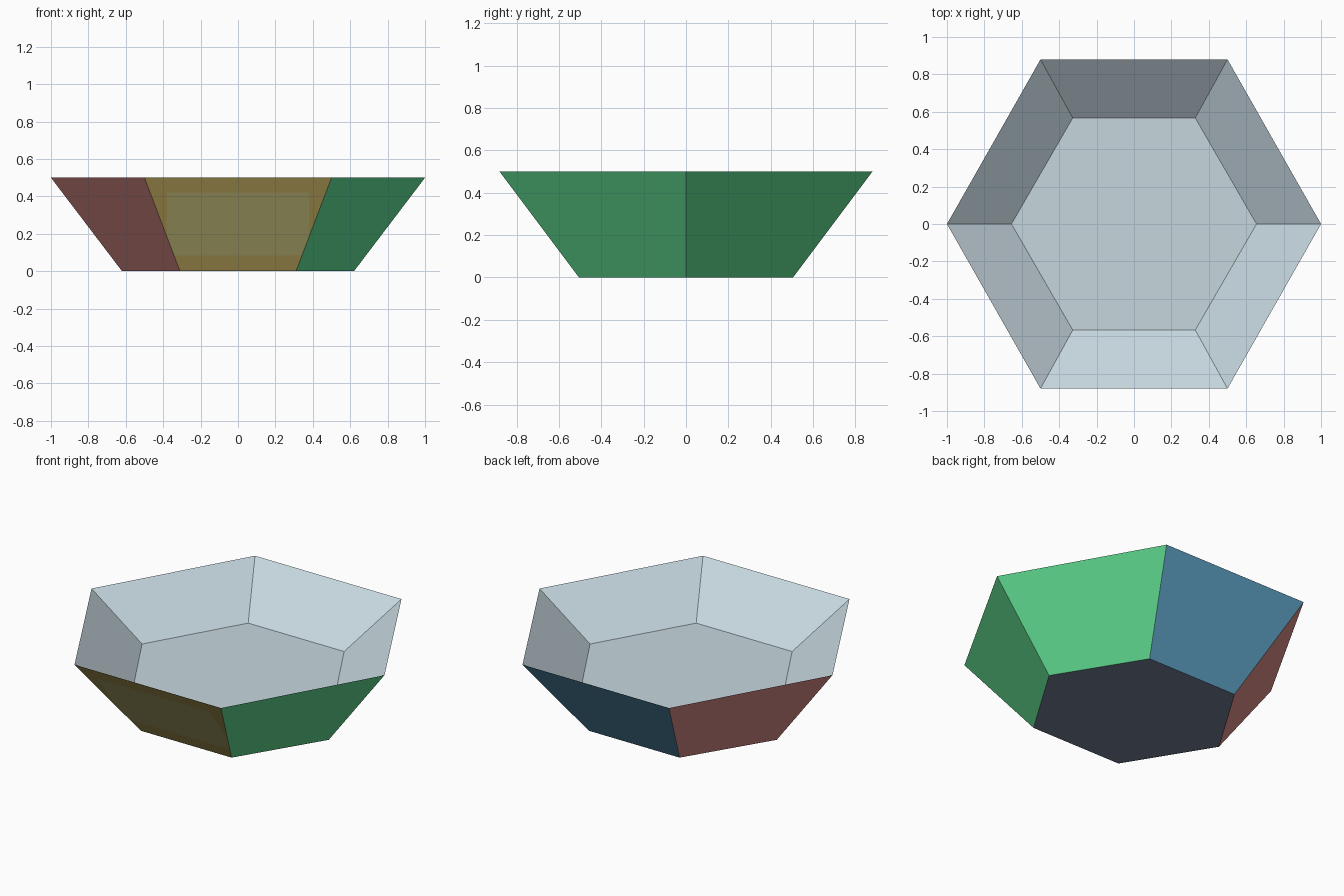
import bpy, bmesh
from mathutils import Vector

if "Cube" in bpy.data.objects:
    bpy.data.objects.remove(bpy.data.objects["Cube"])


def material(name, rgb):
    m = bpy.data.materials.new(name)
    lin = [((c / 255 + 0.055) / 1.055) ** 2.4 for c in rgb]
    m.diffuse_color = (*lin, 1)
    m.use_nodes = True
    m.node_tree.nodes["Principled BSDF"].inputs["Base Color"].default_value = m.diffuse_color
    return m


PALETTE = [("pale_blue_grey", (198, 215, 223)), ("slate", (116, 126, 147)),
           ("gold", (212, 187, 105)), ("pale_gold", (211, 203, 130)),
           ("green", (97, 221, 146)), ("blue", (105, 177, 215)),
           ("dusty_red", (218, 140, 135))]
INSIDE, BASE, GOLD, PANEL, GREEN, BLUE, RED = range(7)

bm = bmesh.new()


def hexagon(half_x, half_y, z):
    """Ring of six corners with flat edges to the front and back."""
    pts = [(1, 0), (.5, 1), (-.5, 1), (-1, 0), (-.5, -1), (.5, -1)]
    return [bm.verts.new((half_x * x, half_y * y, z)) for x, y in pts]


def wall(a, b):
    return [bm.faces.new((a[i], a[(i + 1) % 6], b[(i + 1) % 6], b[i]))
            for i in range(6)]


foot = hexagon(0.62, 0.505, 0)
rim = hexagon(1.0, 0.88, 0.5)
floor = hexagon(0.655, 0.567, 0.25)

# Outer walls, coloured by direction
for face in wall(foot, rim):
    c = face.calc_center_median()
    if abs(c.x) < 0.1:
        face.material_index = BLUE if c.y > 0 else GOLD
    else:
        face.material_index = GREEN if c.x > 0 else RED

# Inside walls and floor, then the underside
for face in wall(rim, floor) + [bm.faces.new(floor)]:
    face.material_index = INSIDE
bm.faces.new(foot[::-1]).material_index = BASE

# Paler panel cut into the front wall
for co, no in [((-.38, 0, 0), (1, 0, 0)), ((.38, 0, 0), (1, 0, 0)),
               ((0, 0, .085), (0, 0, 1)), ((0, 0, .42), (0, 0, 1))]:
    front = [f for f in bm.faces if f.material_index == GOLD]
    geom = front + list({e for f in front for e in f.edges}) \
        + list({v for f in front for v in f.verts})
    bmesh.ops.bisect_plane(bm, geom=geom, plane_co=Vector(co), plane_no=Vector(no))
for f in bm.faces:
    c = f.calc_center_median()
    if f.material_index == GOLD and abs(c.x) < .38 and .085 < c.z < .42:
        f.material_index = PANEL

bmesh.ops.recalc_face_normals(bm, faces=bm.faces)
mesh = bpy.data.meshes.new("hexagonal_bowl")
bm.to_mesh(mesh)
bm.free()
for name, rgb in PALETTE:
    mesh.materials.append(material(name, rgb))
bpy.context.collection.objects.link(bpy.data.objects.new("hexagonal_bowl", mesh))
